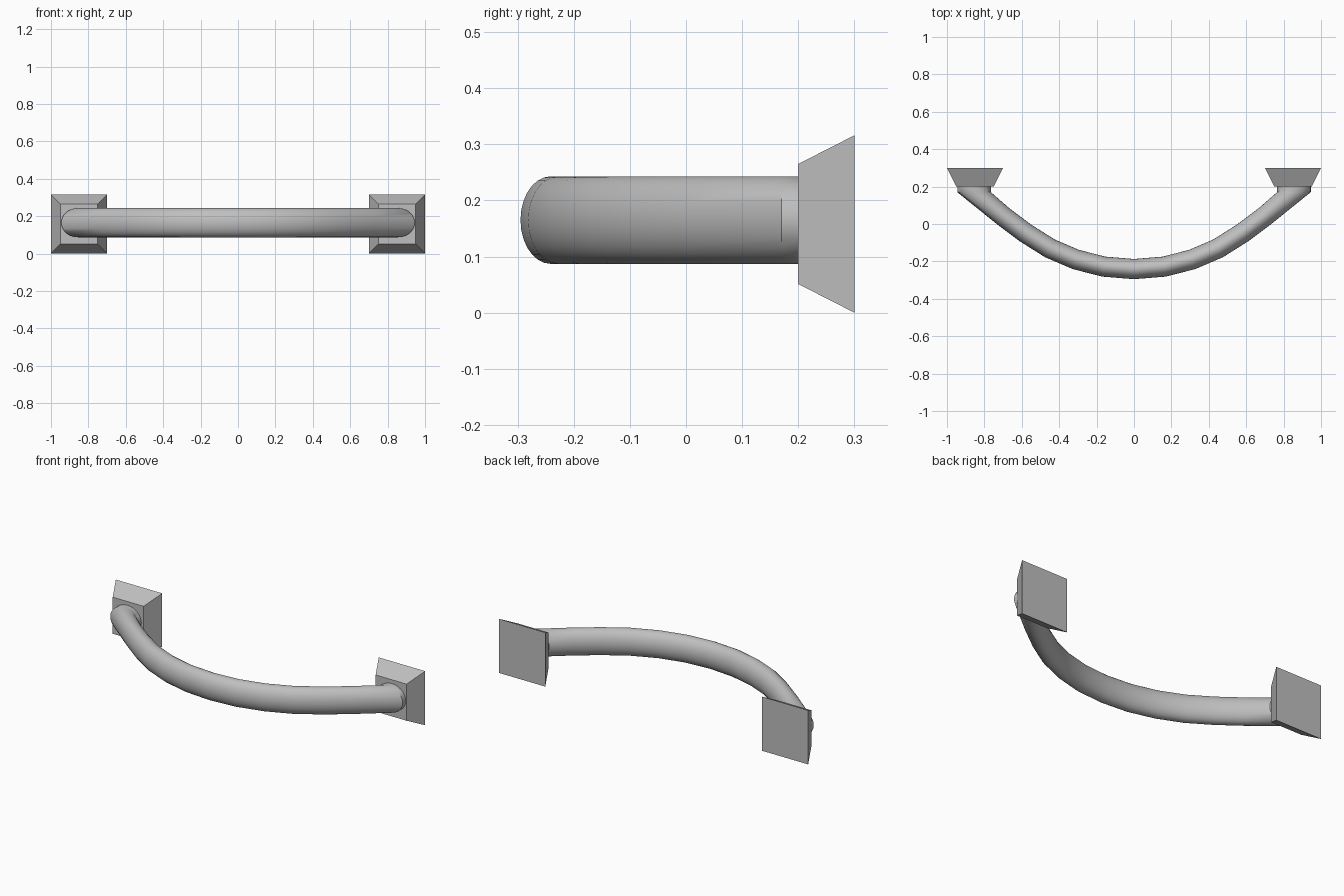
import bpy, bmesh, math
from mathutils import Vector

if "Cube" in bpy.data.objects:
    bpy.data.objects.remove(bpy.data.objects["Cube"])

grey = bpy.data.materials.new("satin grey")
grey.diffuse_color = (0.52, 0.52, 0.52, 1)
grey.use_nodes = True
grey.node_tree.nodes["Principled BSDF"].inputs["Base Color"].default_value = grey.diffuse_color


def make_object(name, bm):
    bmesh.ops.recalc_face_normals(bm, faces=bm.faces)
    me = bpy.data.meshes.new(name)
    bm.to_mesh(me)
    bm.free()
    me.materials.append(grey)
    ob = bpy.data.objects.new(name, me)
    bpy.context.collection.objects.link(ob)
    return ob


def bridge(bm, rings):
    for a, b in zip(rings, rings[1:]):
        n = len(a)
        for i in range(n):
            bm.faces.new((a[i], a[(i + 1) % n], b[(i + 1) % n], b[i]))


# Tapered wall mounts: wide at the back, narrow at the front
def mount(name, cx, cz=0.158):
    bm = bmesh.new()
    rings = []
    for y, hx, hz in ((0.2, 0.1, 0.107), (0.3, 0.15, 0.158)):
        rings.append([bm.verts.new((cx + sx * hx, y, cz + sz * hz))
                      for sx, sz in ((-1, -1), (1, -1), (1, 1), (-1, 1))])
    bridge(bm, rings)
    for r in rings:
        bm.faces.new(r)
    make_object(name, bm)


mount("left_mount", -0.85)
mount("right_mount", 0.85)

# Bowed grip: oval section swept along a mirrored path
SEG, HALF_W, HALF_H, CZ = 28, 0.054, 0.078, 0.165
half = [(0.16, -0.228), (0.31, -0.19), (0.45, -0.13), (0.58, -0.048), (0.70, 0.042)]
path = [(-x, y) for x, y in reversed(half)] + [(0, -0.241)] + half
full = [(-0.855, 0.17)] + path + [(0.855, 0.17)]

sections = [((-0.855, 0.2), Vector((-0.09, 0))), ((-0.855, 0.17), Vector((-0.09, 0)))]
for i, p in enumerate(path):
    t = (Vector(full[i + 2]) - Vector(full[i])).normalized()
    sections.append((p, Vector((t.y, -t.x)) * HALF_W))
sections += [((0.855, 0.17), Vector((0.09, 0))), ((0.855, 0.2), Vector((0.09, 0)))]

bm = bmesh.new()
rings = []
for (x, y), side in sections:
    ring = []
    for k in range(SEG):
        a = math.tau * k / SEG
        c = math.cos(a)
        ring.append(bm.verts.new((x + side.x * c, y + side.y * c, CZ + HALF_H * math.sin(a))))
    rings.append(ring)
bridge(bm, rings)
for f in bm.faces:
    f.smooth = True
bm.faces.new(rings[0])
bm.faces.new(rings[-1])
grip = make_object("grip", bm)
bpy.context.view_layer.objects.active = grip
grip.select_set(True)
bpy.ops.object.shade_smooth_by_angle(angle=math.radians(40))
